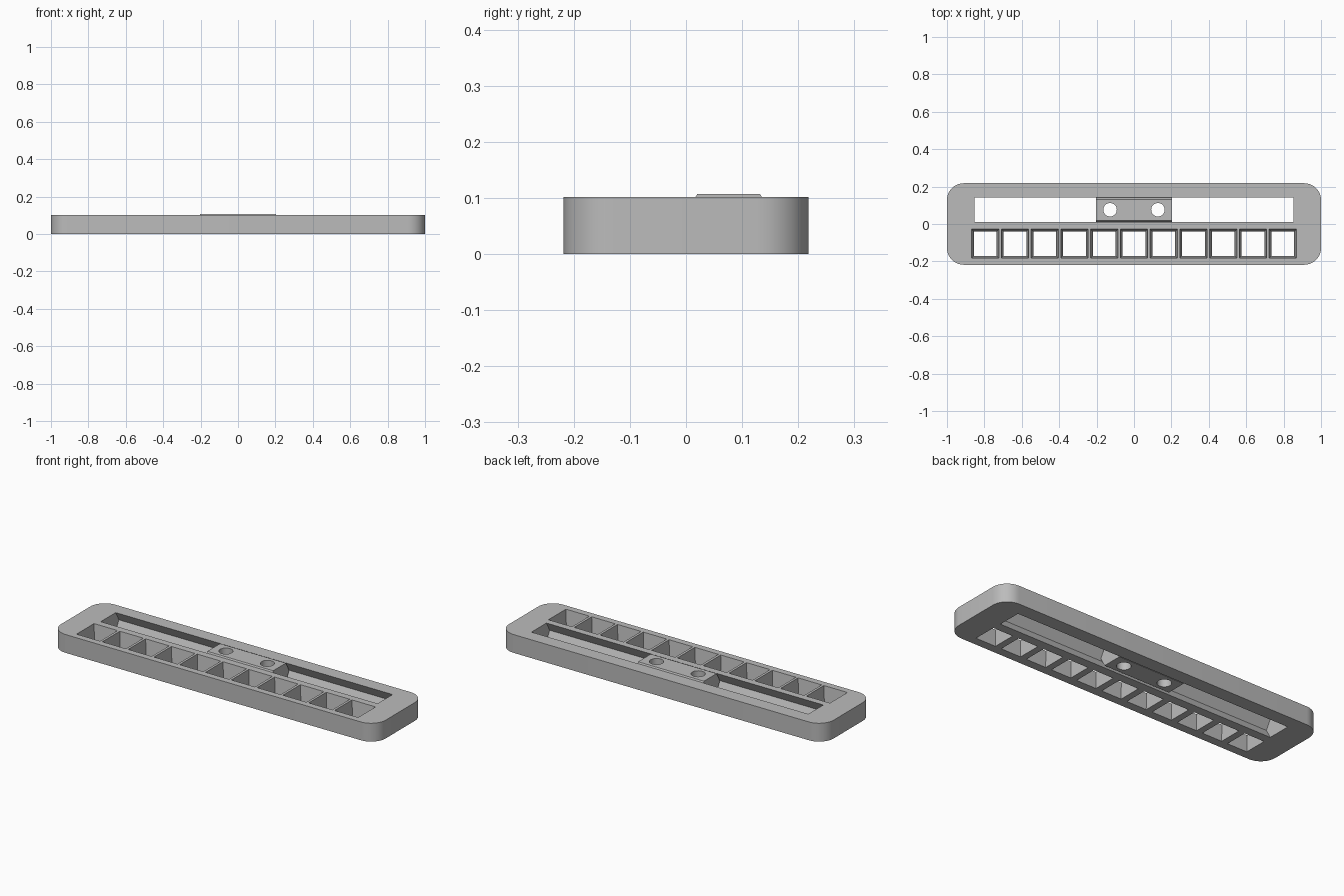
import bpy, bmesh, math
from mathutils import Vector

cube = bpy.data.objects.get("Cube")
if cube:
    bpy.data.objects.remove(cube, do_unlink=True)

HEIGHT = 0.102
SLOT_Y = 0.076      # centre line of the rail slot
CELL_Y = -0.105     # centre line of the row of cells

grey = bpy.data.materials.new("plain grey")
grey.use_nodes = True
colour = (0.5, 0.5, 0.5, 1)
grey.diffuse_color = colour
grey.node_tree.nodes["Principled BSDF"].inputs["Base Color"].default_value = colour


def loft(name, rings):
    """Closed solid skinned through rings of points, capped at both ends."""
    bm = bmesh.new()
    loops = [[bm.verts.new(p) for p in ring] for ring in rings]
    n = len(loops[0])
    for a, b in zip(loops, loops[1:]):
        for i in range(n):
            j = (i + 1) % n
            bm.faces.new((a[i], a[j], b[j], b[i]))
    bm.faces.new(loops[0])
    bm.faces.new(loops[-1])
    bmesh.ops.recalc_face_normals(bm, faces=bm.faces)
    mesh = bpy.data.meshes.new(name)
    bm.to_mesh(mesh)
    bm.free()
    obj = bpy.data.objects.new(name, mesh)
    bpy.context.collection.objects.link(obj)
    mesh.materials.append(grey)
    return obj


def rounded_ring(hx, hy, r, z, steps=10):
    ring = []
    for k, (sx, sy) in enumerate(((1, 1), (-1, 1), (-1, -1), (1, -1))):
        for i in range(steps + 1):
            a = (k + i / steps) * math.pi / 2
            ring.append((sx * (hx - r) + r * math.cos(a),
                         sy * (hy - r) + r * math.sin(a), z))
    return ring


def rect_ring(cx, cy, hx, hy, z):
    return [(cx + sx * hx, cy + sy * hy, z)
            for sx, sy in ((1, 1), (-1, 1), (-1, -1), (1, -1))]


def circle_ring(cx, cy, r, z, n=32):
    return [(cx + r * math.cos(2 * math.pi * i / n),
             cy + r * math.sin(2 * math.pi * i / n), z) for i in range(n)]


def rail(name, half_len, half_profile):
    """Bar along x, mirrored from a list of (half width, z)."""
    side = [(SLOT_Y + w, z) for w, z in half_profile]
    side += [(SLOT_Y - w, z) for w, z in reversed(half_profile)]
    return loft(name, [[(x, y, z) for y, z in side] for x in (-half_len, half_len)])


def cut(target, cutters):
    for cutter in cutters:
        cutter.hide_render = True
        mod = target.modifiers.new("cut", 'BOOLEAN')
        mod.operation = 'DIFFERENCE'
        mod.solver = 'EXACT'
        mod.object = cutter
    graph = bpy.context.evaluated_depsgraph_get()
    mesh = bpy.data.meshes.new_from_object(target.evaluated_get(graph))
    target.modifiers.clear()
    target.data = mesh
    for cutter in cutters:
        bpy.data.objects.remove(cutter, do_unlink=True)


def shade(obj):
    bpy.ops.object.select_all(action='DESELECT')
    obj.select_set(True)
    bpy.context.view_layer.objects.active = obj
    bpy.ops.object.shade_smooth_by_angle(angle=math.radians(25))


# Frame: rounded plate with a V-sided slot and a row of tapered cells
frame = loft("frame", [rounded_ring(1, 0.218, 0.09, z) for z in (0, HEIGHT)])
slot = rail("slot_cutter", 0.853, [(0.066, -0.02), (0.066, 0), (0.094, HEIGHT / 2),
                                   (0.066, HEIGHT), (0.066, HEIGHT + 0.02)])
cells = []
for i in range(11):
    cx = (i - 5) * 0.159
    rings = []
    for z in (-0.02, HEIGHT + 0.02):
        t = z / HEIGHT
        rings.append(rect_ring(cx, CELL_Y, 0.061 + 0.0115 * t, 0.065 + 0.012 * t, z))
    cells.append(loft("cell_cutter", rings))
cut(frame, [slot] + cells)
shade(frame)

# Slider: V-sided block riding in the slot, with two through holes
slider = rail("slider", 0.203, [(0.056, 0.005), (0.084, 0.056), (0.056, 0.107)])
holes = [loft("hole_cutter", [circle_ring(x, SLOT_Y, 0.036, z) for z in (-0.05, 0.2)])
         for x in (-0.128, 0.128)]
cut(slider, holes)
shade(slider)
